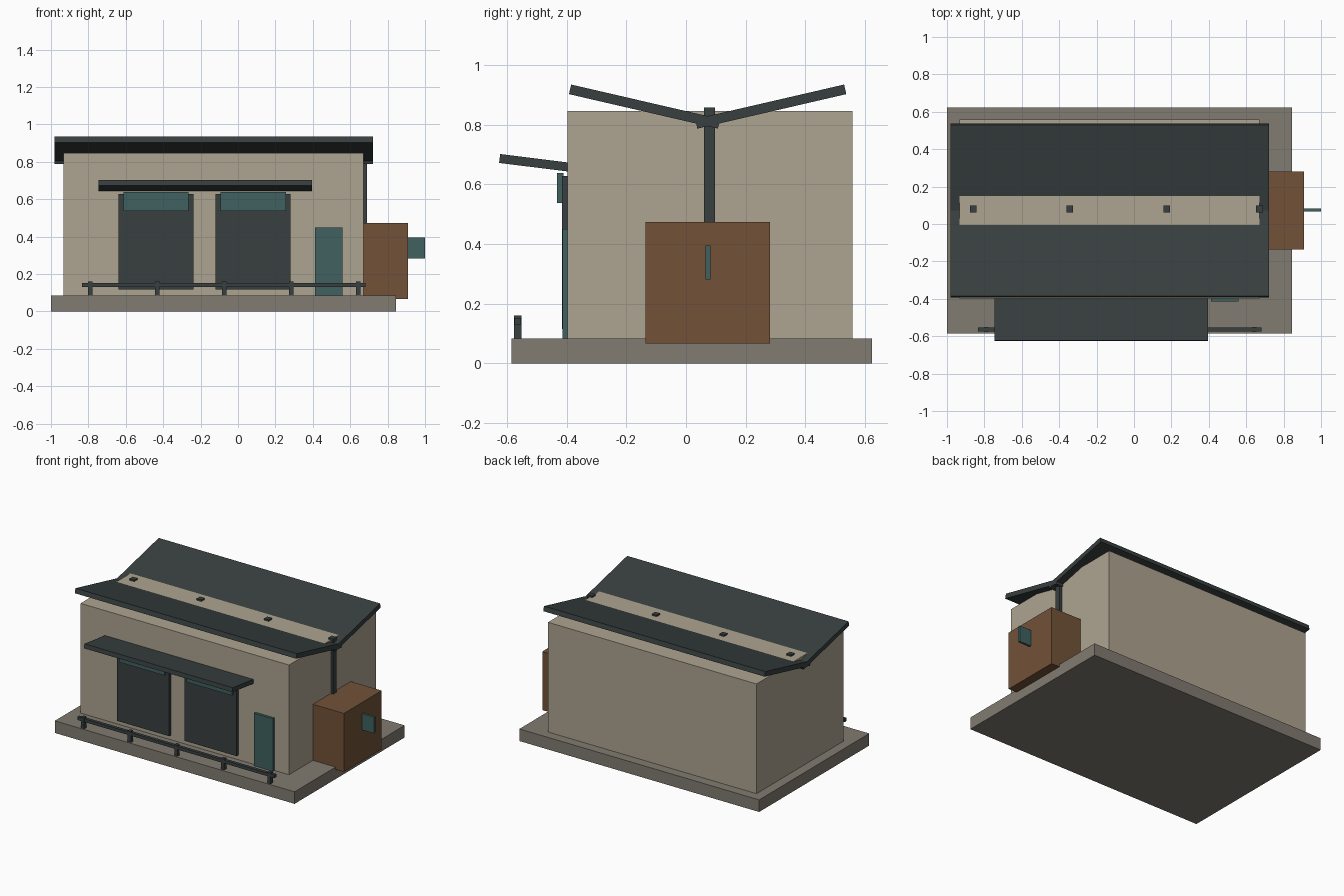
import bpy, bmesh
from mathutils import Vector

if "Cube" in bpy.data.objects:
    bpy.data.objects.remove(bpy.data.objects["Cube"])


def material(name, rgb):
    m = bpy.data.materials.new(name)
    m.diffuse_color = (*rgb, 1)
    m.use_nodes = True
    m.node_tree.nodes["Principled BSDF"].inputs["Base Color"].default_value = m.diffuse_color
    return m


WALL = material("beige_render", (0.42, 0.37, 0.28))
STONE = material("stone", (0.22, 0.20, 0.165))
DARK = material("dark_metal", (0.04, 0.05, 0.05))
TEAL = material("teal", (0.05, 0.12, 0.115))
BROWN = material("brown_brick", (0.17, 0.085, 0.04))


def prism(name, mat, x0, x1, profile):
    """Extrude a (y, z) profile along x."""
    bm = bmesh.new()
    face = bm.faces.new([bm.verts.new((x0, y, z)) for y, z in profile])
    new = bmesh.ops.extrude_face_region(bm, geom=[face])["geom"]
    bmesh.ops.translate(bm, vec=(x1 - x0, 0, 0),
                        verts=[v for v in new if isinstance(v, bmesh.types.BMVert)])
    bmesh.ops.recalc_face_normals(bm, faces=bm.faces)
    mesh = bpy.data.meshes.new(name)
    bm.to_mesh(mesh)
    bm.free()
    mesh.materials.append(mat)
    obj = bpy.data.objects.new(name, mesh)
    bpy.context.collection.objects.link(obj)
    return obj


def box(name, mat, x0, x1, y0, y1, z0, z1):
    return prism(name, mat, x0, x1, [(y0, z0), (y1, z0), (y1, z1), (y0, z1)])


def sloped_slab(name, mat, x0, x1, a, b, thick):
    """Tilted slab whose top surface runs from a to b in (y, z)."""
    a, b = Vector(a), Vector(b)
    d = (b - a).normalized()
    n = Vector((-d.y, d.x))
    if n.y > 0:
        n = -n
    prism(name, mat, x0, x1, [a, b, b + n * thick, a + n * thick])


# Ground slab and main walls
box("base_slab", STONE, -1, 0.845, -0.585, 0.624, 0, 0.084)
box("main_walls", WALL, -0.933, 0.671, -0.397, 0.558, 0.084, 0.847)

# Butterfly roof: two slabs crossing at the valley
VALLEY = 0.0725
for name, s in (("roof_front", -1), ("roof_back", 1)):
    sloped_slab(name, DARK, -0.981, 0.722,
                (VALLEY + s * 0.4575, 0.935), (VALLEY - s * 0.042, 0.8195), 0.033)

# Valley drains and downpipe
for i, x in enumerate((-0.86, -0.343, 0.175)):
    box(f"valley_drain_{i + 1}", DARK, x - 0.018, x + 0.018, 0.062, 0.098, 0.82, 0.858)
box("downpipe", DARK, 0.653, 0.69, 0.061, 0.098, 0.10, 0.858)

# Side annex with projecting sign
box("side_annex", BROWN, 0.66, 0.909, -0.135, 0.281, 0.067, 0.474)
box("side_sign", TEAL, 0.90, 1.0, 0.066, 0.082, 0.282, 0.395)

# Awning over the bays
sloped_slab("awning", DARK, -0.746, 0.396, (-0.623, 0.702), (-0.39, 0.673), 0.03)

# Shuttered bays with teal header panels
for i, x in enumerate((-0.4385, 0.0805)):
    box(f"bay_shutter_{i + 1}", DARK, x - 0.2, x + 0.2, -0.416, -0.39, 0.116, 0.629)
    box(f"bay_header_{i + 1}", TEAL, x - 0.175, x + 0.175, -0.433, -0.41, 0.538, 0.638)

# Entrance door
box("entrance_door", TEAL, 0.413, 0.558, -0.414, -0.39, 0.084, 0.45)

# Low front railing
box("rail", DARK, -0.834, 0.682, -0.575, -0.553, 0.131, 0.153)
for i in range(5):
    x = -0.791 + i * 0.3583
    box(f"rail_post_{i + 1}", DARK, x - 0.012, x + 0.012, -0.577, -0.551, 0.084, 0.161)
